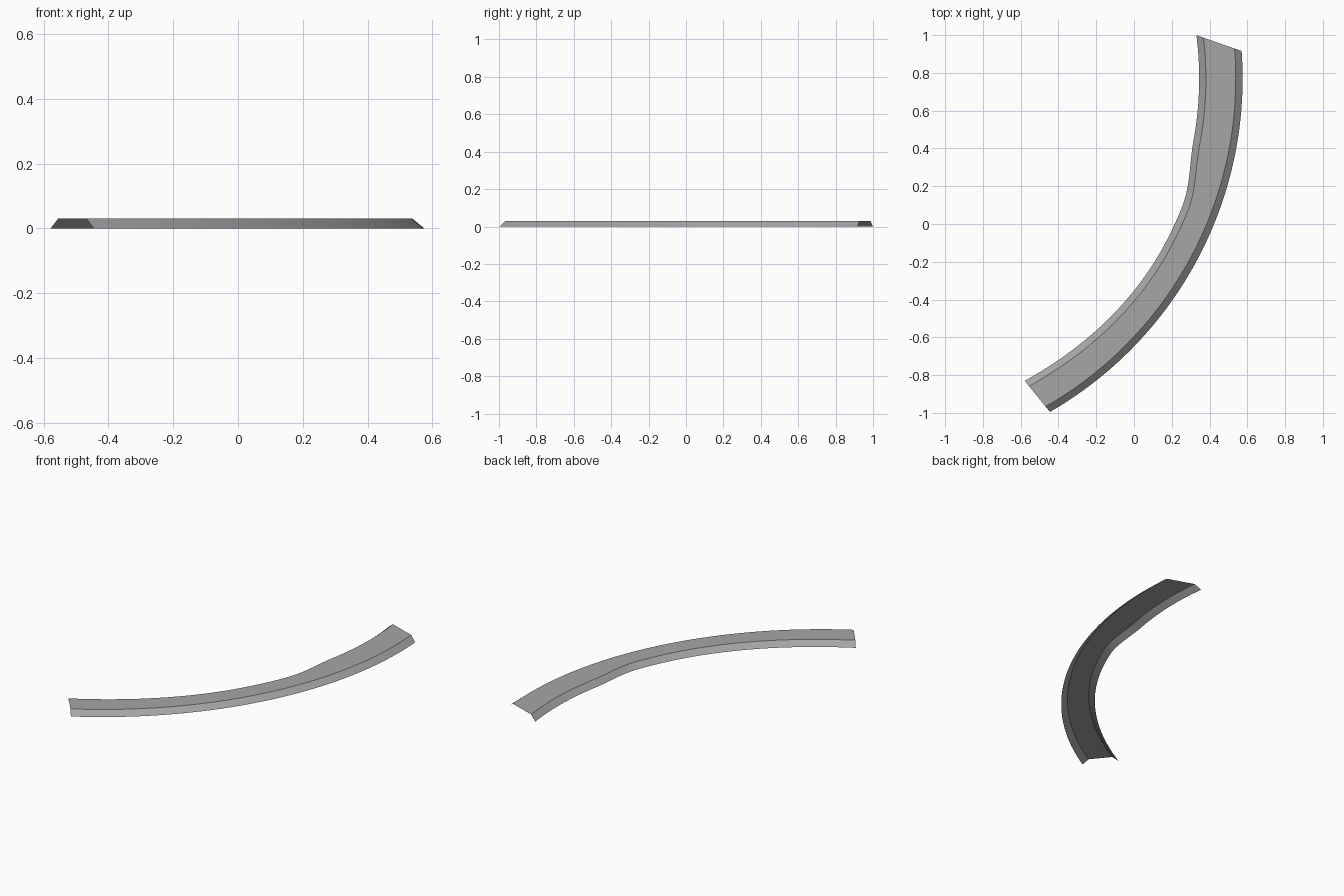
import bpy
import bmesh
from math import radians, cos, sin

cube = bpy.data.objects.get("Cube")
if cube:
    bpy.data.objects.remove(cube, do_unlink=True)

CENTRE = (-1.462, 0.77)
OUTER_RADIUS = 2.037
HEIGHT = 0.03
SEGMENTS = 72
INSET = 0.036


def lerp(a, b, t):
    return a + (b - a) * t


def smoothstep(a, b, v):
    t = min(max((v - a) / (b - a), 0), 1)
    return t * t * (3 - 2 * t)


def inner_radius(angle):
    # Gentle arc with a small step where the strip widens
    base = lerp(1.828, 1.846, smoothstep(-61, -30, angle))
    return lerp(base, 1.807, smoothstep(-21.5, -10.5, angle))


def section(t):
    # Open cross-section: inner foot, two top corners, outer foot
    inner = lerp(-61.1, 7.3, t)
    outer = lerp(-60.05, 4.1, t)
    ends = []
    for angle, radius in ((inner, inner_radius(inner)), (outer, OUTER_RADIUS)):
        a = radians(angle)
        ends.append((CENTRE[0] + radius * cos(a), CENTRE[1] + radius * sin(a)))
    (x0, y0), (x1, y1) = ends
    edge = INSET / (OUTER_RADIUS - inner_radius(inner))
    return [(lerp(x0, x1, f), lerp(y0, y1, f), z)
            for f, z in ((0, 0), (edge, HEIGHT), (1 - edge, HEIGHT), (1, 0))]


# Curved strip with sloped sides, open underneath and at both ends
bm = bmesh.new()
rows = [[bm.verts.new(p) for p in section(i / SEGMENTS)]
        for i in range(SEGMENTS + 1)]
for near, far in zip(rows, rows[1:]):
    for k in range(3):
        bm.faces.new((near[k], near[k + 1], far[k + 1], far[k]))
mesh = bpy.data.meshes.new("curved_strip")
bm.to_mesh(mesh)
bm.free()
strip = bpy.data.objects.new("curved_strip", mesh)
bpy.context.collection.objects.link(strip)

# Plain grey material
grey = bpy.data.materials.new("grey")
grey.use_nodes = True
colour = (0.38, 0.38, 0.38, 1)
grey.diffuse_color = colour
grey.node_tree.nodes["Principled BSDF"].inputs["Base Color"].default_value = colour
mesh.materials.append(grey)

# Smooth along the curve, crisp at the top edges
bpy.ops.object.select_all(action="DESELECT")
strip.select_set(True)
bpy.context.view_layer.objects.active = strip
bpy.ops.object.shade_smooth_by_angle(angle=radians(25))
